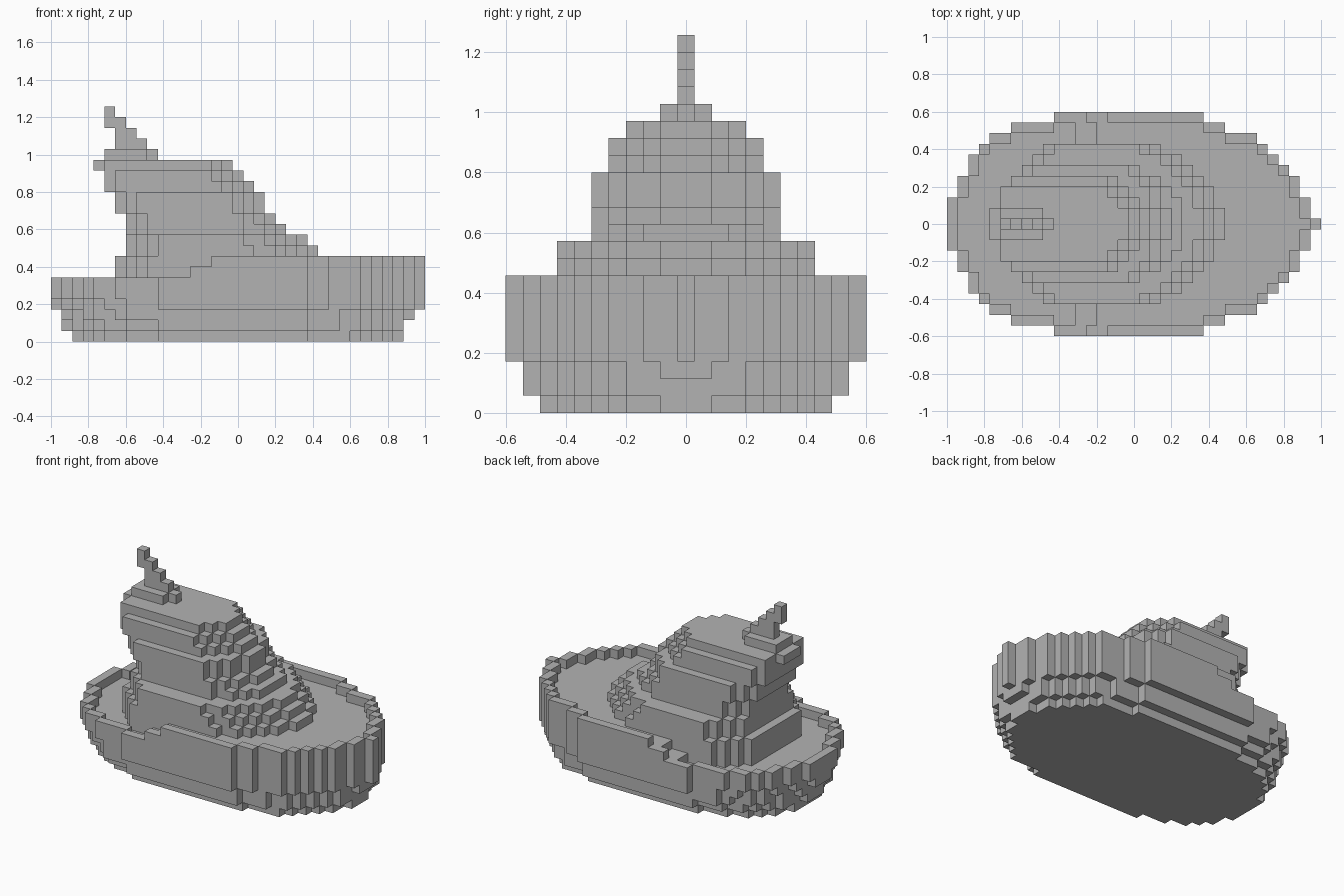
import bpy
import bmesh
from mathutils import Vector

UNIT = 2 / 35          # edge length of one block
LENGTH = 35            # blocks along x

if "Cube" in bpy.data.objects:
    bpy.data.objects.remove(bpy.data.objects["Cube"], do_unlink=True)

grey = bpy.data.materials.new("plain grey")
grey.use_nodes = True
GREY_COLOUR = (0.45, 0.45, 0.45, 1)
grey.diffuse_color = GREY_COLOUR
grey.node_tree.nodes["Principled BSDF"].inputs["Base Color"].default_value = GREY_COLOUR


def plan(first, stern, full, count, bow):
    """Stepped outline: half widths rising at the stern, a straight run, then the bow taper."""
    widths = list(stern) + [full] * count + list(bow)
    return {first + n: half for n, half in enumerate(widths)}


def slab(outline, layers):
    """Fill an outline with blocks on each given layer."""
    return {(i, j, k) for i, half in outline.items()
            for j in range(-half, half + 1) for k in layers}


# Hull: a narrow keel that flares out to the full outline
keel = plan(2, (2, 4, 5, 6, 6, 7, 7, 7), 8, 14, (7, 7, 7, 7, 6, 5, 4, 3, 1))
bilge = plan(1, (1, 4, 5, 6, 7, 7, 8, 8, 8), 9, 14, (8, 8, 8, 7, 7, 6, 5, 4, 3))
chine = plan(1, (2, 4, 6, 7, 7, 8), 9, 17, (8, 8, 8, 7, 7, 6, 5, 4, 3, 1))
bow_taper = (9, 9, 8, 8, 8, 7, 6, 5, 4, 2, 0)
strake = plan(0, (1, 3, 5, 6, 7, 8, 8, 9, 9, 9), 10, 14, bow_taper)
side = plan(0, (2, 4, 6, 7, 8, 8, 9, 9, 9, 9), 10, 14, bow_taper)

hull = slab(keel, [0]) | slab(bilge, [1]) | slab(chine, [2])
hull |= slab(strake, [3]) | slab(side, [4])


# Deck and the one-block bulwark both step up toward the bow
def deck_top(i):
    return 5 + (i >= 12) + (i >= 14)


def rim_top(i):
    return 6 + (i >= 13) + (i >= 15)


footprint = slab(side, [0])
for i, j, _ in footprint:
    around = [(i + 1, j, 0), (i - 1, j, 0), (i, j + 1, 0), (i, j - 1, 0)]
    is_rim = any(cell not in footprint for cell in around)
    top = rim_top(i) if is_rim else deck_top(i)
    hull |= {(i, j, k) for k in range(4, top)}

# Superstructure: tiers that shorten at the front as they rise
lower = slab(plan(6, (4, 5, 6), 7, 11, (6, 6, 5, 4, 3, 1)), [5, 6, 7])
lower |= slab(plan(7, (4, 5, 6), 7, 9, (6, 6, 5, 4, 3, 1)), [8])
lower |= slab(plan(7, (4, 5, 6), 7, 8, (6, 6, 5, 4, 3, 1)), [9])
middle = slab(plan(7, (3, 4), 5, 9, (4, 4, 3, 2)), [10])
middle |= slab(plan(7, (3, 4), 5, 9, (4, 3, 1)), [11])
middle |= slab(plan(6, (3, 4), 5, 9, (4, 3, 1)), [12, 13])
upper = slab(plan(5, [3], 4, 10, (3, 2, 1)), [14])
upper |= slab(plan(5, [3], 4, 9, (3, 2, 1)), [15])
upper |= slab(plan(4, [1], 3, 10, (2, 1)), [16])

# Mast: a small footing and a stepped raking spire
mast = slab(plan(5, [], 1, 4, [0]), [17])
for layer, first, count in ((18, 6, 3), (19, 6, 2), (20, 5, 2), (21, 5, 1)):
    mast |= slab(plan(first, [], 0, count, []), [layer])

parts = {"hull": hull, "lower_superstructure": lower - hull,
         "middle_superstructure": middle, "upper_superstructure": upper, "mast": mast}
solid = set().union(*parts.values())
AXES = [Vector(a) for a in ((1, 0, 0), (0, 1, 0), (0, 0, 1))]


def build(name, cells):
    """Skin the exposed block sides and merge flat areas into larger faces."""
    bm = bmesh.new()
    for cell in sorted(cells):
        centre = Vector(cell) + Vector((0.5 - LENGTH / 2, 0, 0.5))
        for axis in range(3):
            for sign in (-1, 1):
                normal = AXES[axis] * sign
                if tuple(int(c) for c in Vector(cell) + normal) in solid:
                    continue
                u = AXES[(axis + 1) % 3] / 2
                v = AXES[(axis + 2) % 3] / 2 * sign
                mid = centre + normal / 2
                corners = (mid - u - v, mid + u - v, mid + u + v, mid - u + v)
                bm.faces.new([bm.verts.new(p * UNIT) for p in corners])
    bmesh.ops.remove_doubles(bm, verts=bm.verts, dist=UNIT / 100)
    bmesh.ops.dissolve_limit(bm, angle_limit=0.01, verts=bm.verts, edges=bm.edges)
    mesh = bpy.data.meshes.new(name)
    bm.to_mesh(mesh)
    bm.free()
    mesh.materials.append(grey)
    obj = bpy.data.objects.new(name, mesh)
    bpy.context.collection.objects.link(obj)


for part_name, part_cells in parts.items():
    build(part_name, part_cells)
